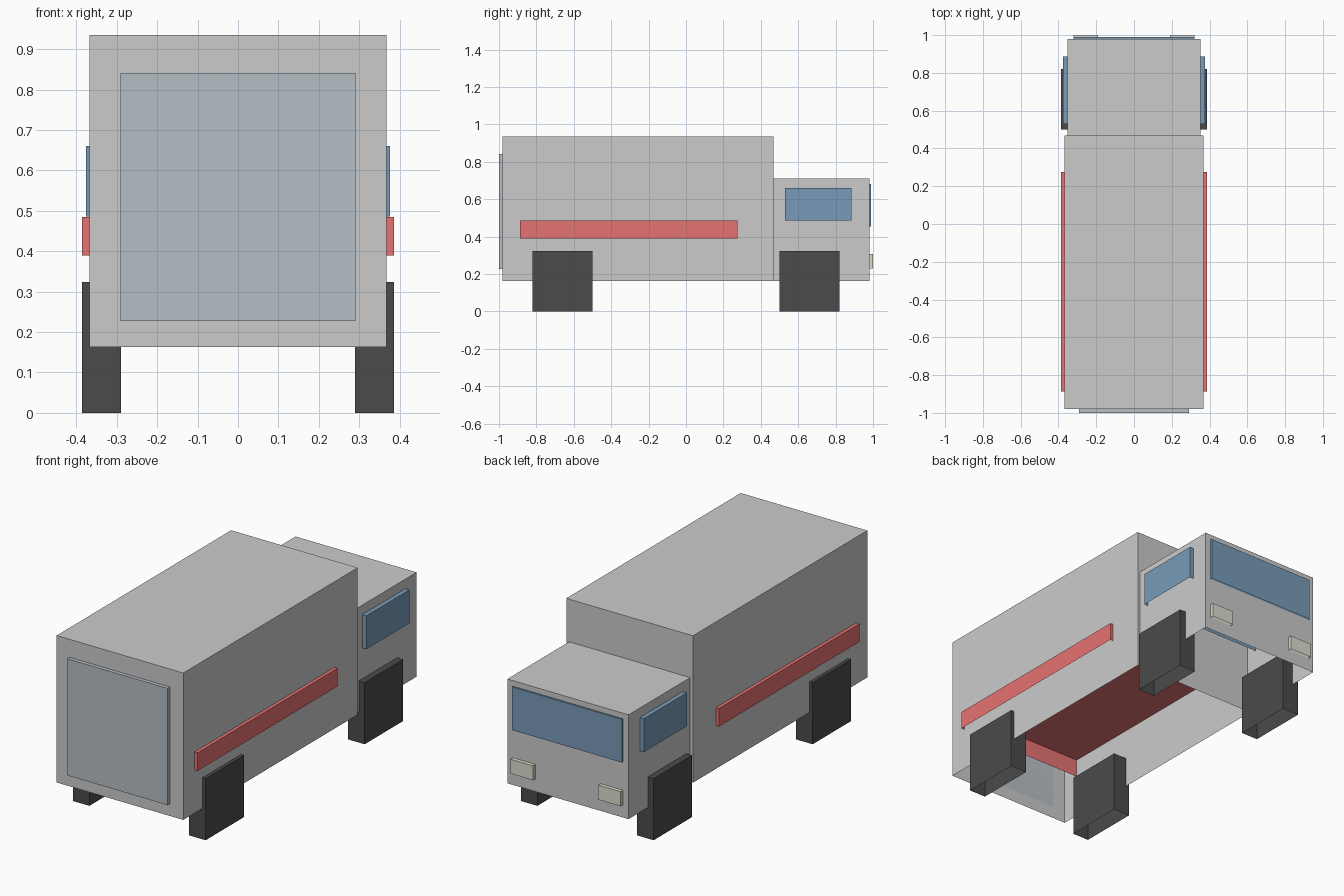
import bpy, bmesh

if "Cube" in bpy.data.objects:
    bpy.data.objects.remove(bpy.data.objects["Cube"])


def material(name, rgb):
    m = bpy.data.materials.new(name)
    m.diffuse_color = (*rgb, 1)
    m.use_nodes = True
    m.node_tree.nodes["Principled BSDF"].inputs["Base Color"].default_value = m.diffuse_color
    return m


RED = material("red_paint", (0.8, 0.17, 0.17))
BLACK = material("tyre_rubber", (0.07, 0.07, 0.07))
GLASS = material("blue_glass", (0.19, 0.33, 0.48))
LAMP = material("lamp_cream", (0.72, 0.72, 0.62))
DOOR = material("door_grey", (0.47, 0.52, 0.56))


def shell(name, x, y, z, mat=None):
    """Box spanning the given ranges, open at the underside."""
    bm = bmesh.new()
    bmesh.ops.create_cube(bm, size=1)
    bmesh.ops.delete(bm, geom=[f for f in bm.faces if f.normal.z < -0.5],
                     context='FACES')
    for v in bm.verts:
        v.co = [(a + b) / 2 + c * (b - a) for c, (a, b) in zip(v.co, (x, y, z))]
    mesh = bpy.data.meshes.new(name)
    bm.to_mesh(mesh)
    bm.free()
    if mat:
        mesh.materials.append(mat)
    ob = bpy.data.objects.new(name, mesh)
    bpy.context.collection.objects.link(ob)
    return ob


def across(half):
    return (-half, half)


# Cargo body and cab
shell("cargo_body", across(0.368), (-0.98, 0.468), (0.163, 0.935))
shell("cab", across(0.352), (0.468, 0.98), (0.163, 0.711))

# Stripe and side windows run right through the shells
shell("side_stripe", across(0.386), (-0.887, 0.276), (0.39, 0.485), RED)
shell("side_windows", across(0.376), (0.53, 0.886), (0.486, 0.661), GLASS)

# Cargo door and windscreen
shell("cargo_door", across(0.291), (-1.0, -0.98), (0.228, 0.841), DOOR)
shell("windscreen", across(0.32), (0.98, 0.989), (0.455, 0.682), GLASS)

# Headlights and block wheels on each side
for side, s in (("left", -1), ("right", 1)):
    shell(f"headlight_{side}", sorted((s * 0.19, s * 0.32)), (0.98, 1.0),
          (0.23, 0.306), LAMP)
    for end, y in (("cargo", -0.66), ("cab", 0.66)):
        shell(f"{end}_wheel_{side}", sorted((s * 0.29, s * 0.386)),
              (y - 0.16, y + 0.16), (0, 0.324), BLACK)
